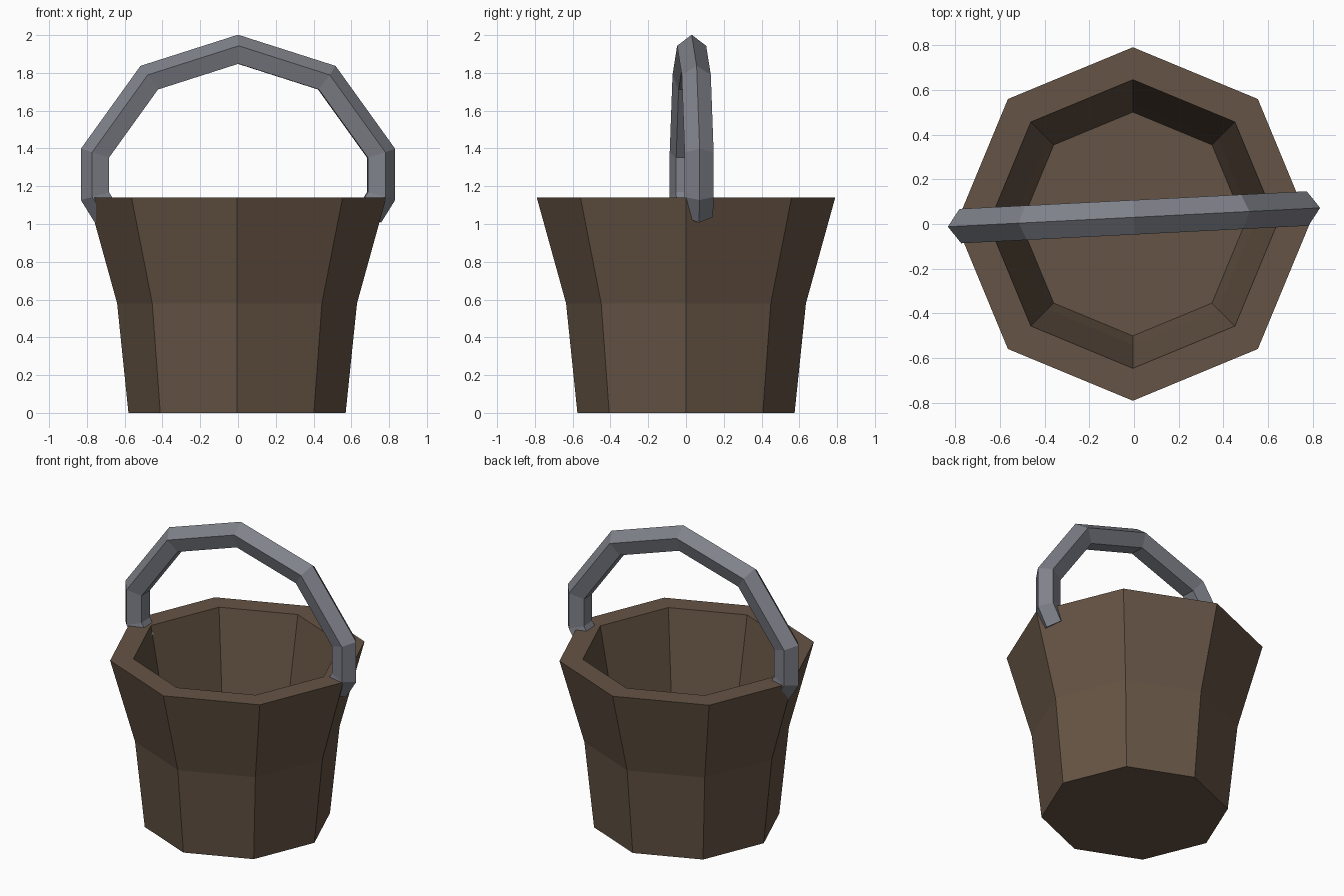
import bpy, bmesh, math
from mathutils import Vector

if "Cube" in bpy.data.objects:
    bpy.data.objects.remove(bpy.data.objects["Cube"])


def material(name, rgb):
    m = bpy.data.materials.new(name)
    m.use_nodes = True
    m.diffuse_color = (*rgb, 1)
    m.node_tree.nodes["Principled BSDF"].inputs["Base Color"].default_value = (*rgb, 1)
    return m


def loft(name, rings, mat):
    """Skin a list of equal-sized point rings and cap both ends."""
    bm = bmesh.new()
    loops = [[bm.verts.new(p) for p in ring] for ring in rings]
    n = len(loops[0])
    for a, b in zip(loops, loops[1:]):
        for i in range(n):
            j = (i + 1) % n
            bm.faces.new((a[i], a[j], b[j], b[i]))
    bm.faces.new(loops[0])
    bm.faces.new(loops[-1])
    bmesh.ops.recalc_face_normals(bm, faces=bm.faces)
    mesh = bpy.data.meshes.new(name)
    bm.to_mesh(mesh)
    bm.free()
    mesh.materials.append(mat)
    ob = bpy.data.objects.new(name, mesh)
    bpy.context.collection.objects.link(ob)
    return ob


wood = material("brown_wood", (0.130, 0.088, 0.058))
metal = material("grey_metal", (0.215, 0.222, 0.255))

# Eight-sided bucket: outer wall, rim, inner wall, floor
profile = [(0.575, 0), (0.635, 0.58), (0.79, 1.14),
           (0.645, 1.14), (0.54, 0.58), (0.50, 0.42)]
rings = [[(r * math.cos(i * math.pi / 4), r * math.sin(i * math.pi / 4), z)
          for i in range(8)] for r, z in profile]
bucket = loft("bucket", rings, wood)
bucket.location.x = -0.005

# Handle: five-sided bar swept along a mirrored arch, mitred at each bend
half = [(0.69, 1.05), (0.752, 1.15), (0.752, 1.372), (0.467, 1.768)]
path = [Vector((-x, 0, z)) for x, z in half] + [Vector((0, 0, 1.917))]
path += [Vector((x, 0, z)) for x, z in reversed(half)]
side, radius = Vector((0, 1, 0)), 0.081
rings = []
for k, p in enumerate(path):
    d_in = (p - path[max(k - 1, 0)]).normalized()
    d_out = (path[min(k + 1, len(path) - 1)] - p).normalized()
    along = (d_in + d_out).normalized()
    outward = side.cross(along) * -1
    miter = 1 / max(along.dot(d_out), along.dot(d_in))
    rings.append([p + side * (radius * math.sin(a)) + outward * (radius * miter * math.cos(a))
                  for a in (i * math.tau / 5 for i in range(5))])
handle = loft("handle", rings, metal)
handle.location.y = 0.03
handle.rotation_euler.z = math.radians(2.9)
